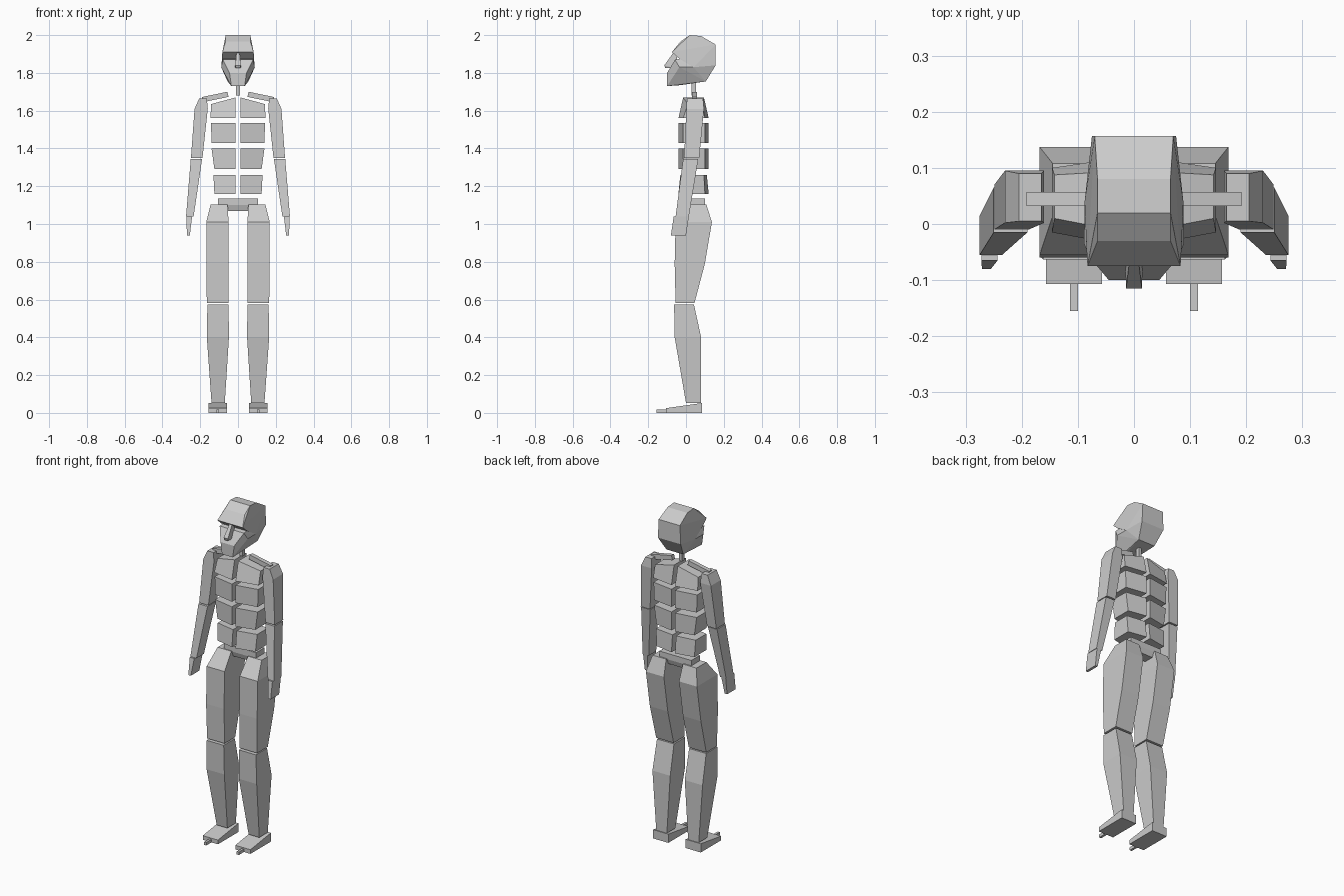
import bpy, bmesh
from mathutils import Vector

cube = bpy.data.objects.get("Cube")
if cube:
    bpy.data.objects.remove(cube, do_unlink=True)

GREY = (0.6, 0.6, 0.6, 1)
mat = bpy.data.materials.new("plain grey")
mat.use_nodes = True
mat.diffuse_color = GREY
mat.node_tree.nodes["Principled BSDF"].inputs["Base Color"].default_value = GREY


def finish(name, bm, mirror):
    bmesh.ops.recalc_face_normals(bm, faces=bm.faces[:])
    mesh = bpy.data.meshes.new(name)
    bm.to_mesh(mesh)
    bm.free()
    mesh.materials.append(mat)
    obj = bpy.data.objects.new(name, mesh)
    bpy.context.collection.objects.link(obj)
    if mirror:
        obj.modifiers.new("both sides", 'MIRROR').use_mirror_merge = False
    return obj


def loft(name, rings, mirror=True):
    """Skin four-cornered rings, closing both ends."""
    bm = bmesh.new()
    loops = [[bm.verts.new(p) for p in ring] for ring in rings]
    for a, b in zip(loops, loops[1:]):
        for i in range(4):
            j = (i + 1) % 4
            bm.faces.new((a[i], a[j], b[j], b[i]))
    bm.faces.new(loops[0])
    bm.faces.new(loops[-1])
    return finish(name, bm, mirror)


def limb(name, sections, mirror=True):
    """Each section is z, x range, y range."""
    return loft(name, [[(x0, y0, z), (x1, y0, z), (x1, y1, z), (x0, y1, z)]
                       for z, x0, x1, y0, y1 in sections], mirror)


def hull(name, points):
    """Faceted solid around points and their mirror images."""
    bm = bmesh.new()
    for x, y, z in points:
        bm.verts.new((x, y, z))
        bm.verts.new((-x, y, z))
    bmesh.ops.convex_hull(bm, input=bm.verts[:])
    bmesh.ops.dissolve_limit(bm, angle_limit=0.03, verts=bm.verts[:], edges=bm.edges[:])
    return finish(name, bm, False)


# Head: skull with brow, jaw set below the eye recess, nose and neck
hull("skull", [(.065, .02, 2), (.065, .08, 1.995), (.07, .157, 1.95),
               (.075, .157, 1.84), (.065, -.03, 1.965), (.083, -.075, 1.91),
               (.088, .04, 1.83), (.085, -.035, 1.875)])
hull("jaw", [(.035, -.1, 1.73), (.045, -.1, 1.80), (.08, -.058, 1.87),
             (.089, -.035, 1.83), (.088, .04, 1.83), (.075, .157, 1.84),
             (.055, .105, 1.755), (.035, -.03, 1.735), (.075, .0, 1.88)])
hull("nose", [(.008, -.065, 1.91), (.008, -.04, 1.91), (.014, -.115, 1.84),
              (.016, -.06, 1.825), (.01, -.11, 1.825)])
limb("neck", [(1.68, -.01, .01, .028, .052), (1.76, -.01, .01, .028, .052)], False)

# Collarbones sloping down to the shoulders
loft("collarbone", [[(x, .032, z), (x, .057, z), (x + .006, .057, z + .027),
                     (x + .006, .032, z + .027)] for x, z in ((.05, 1.673), (.186, 1.645))])

# Four pairs of rib blocks, thick at the middle and thinner at the flank
# bottom z, inner top z, outer top z, top width, bottom width, top inset
ROWS = [(1.56, 1.67, 1.635, .142, .146, .025), (1.43, 1.535, 1.535, .143, .14, 0),
        (1.29, 1.40, 1.40, .14, .125, 0), (1.16, 1.26, 1.26, .13, .125, .01)]
for n, (low, top_in, top_out, wide, base, inset) in enumerate(ROWS):
    loft("rib_block_%d" % (n + 1), [
        [(.012, -.04, low), (.012, .12, low),
         (.012, .12 - inset, top_in), (.012, -.04 + inset, top_in)],
        [(base, -.015, low), (base, .1, low),
         (wide, .1 - inset / 2, top_out), (wide, -.015 + inset, top_out)]])

# Pelvis slab
limb("pelvis", [(1.07, -.08, .08, .03, .09), (1.10, -.105, .105, .02, .1),
                (1.135, -.105, .105, .02, .1)], False)

# Arms
limb("upper_arm", [(1.665, .165, .205, .005, .09), (1.61, .16, .23, .002, .095),
                   (1.35, .188, .249, -.01, .07)])
limb("forearm", [(1.345, .19, .25, -.015, .065), (1.04, .235, .275, -.055, .015)])
limb("hand", [(1.04, .243, .272, -.065, .015), (.94, .255, .271, -.08, .0)])

# Legs
limb("thigh", [(1.103, .055, .145, .015, .108), (1.01, .05, .168, -.055, .137),
               (.79, .05, .168, -.06, .1), (.582, .05, .165, -.055, .045)])
limb("shin", [(.574, .05, .162, -.063, .042), (.4, .048, .165, -.06, .08),
              (.052, .07, .14, 0, .08)])

# Feet with a wedge profile and a single narrow toe
loft("foot", [[(x, .085, 0), (x, -.107, 0), (x, -.107, .025), (x, .085, .052)]
              for x in (.057, .157)])
limb("toe", [(0, .1, .114, -.155, -.1), (.018, .1, .114, -.155, -.1)])
